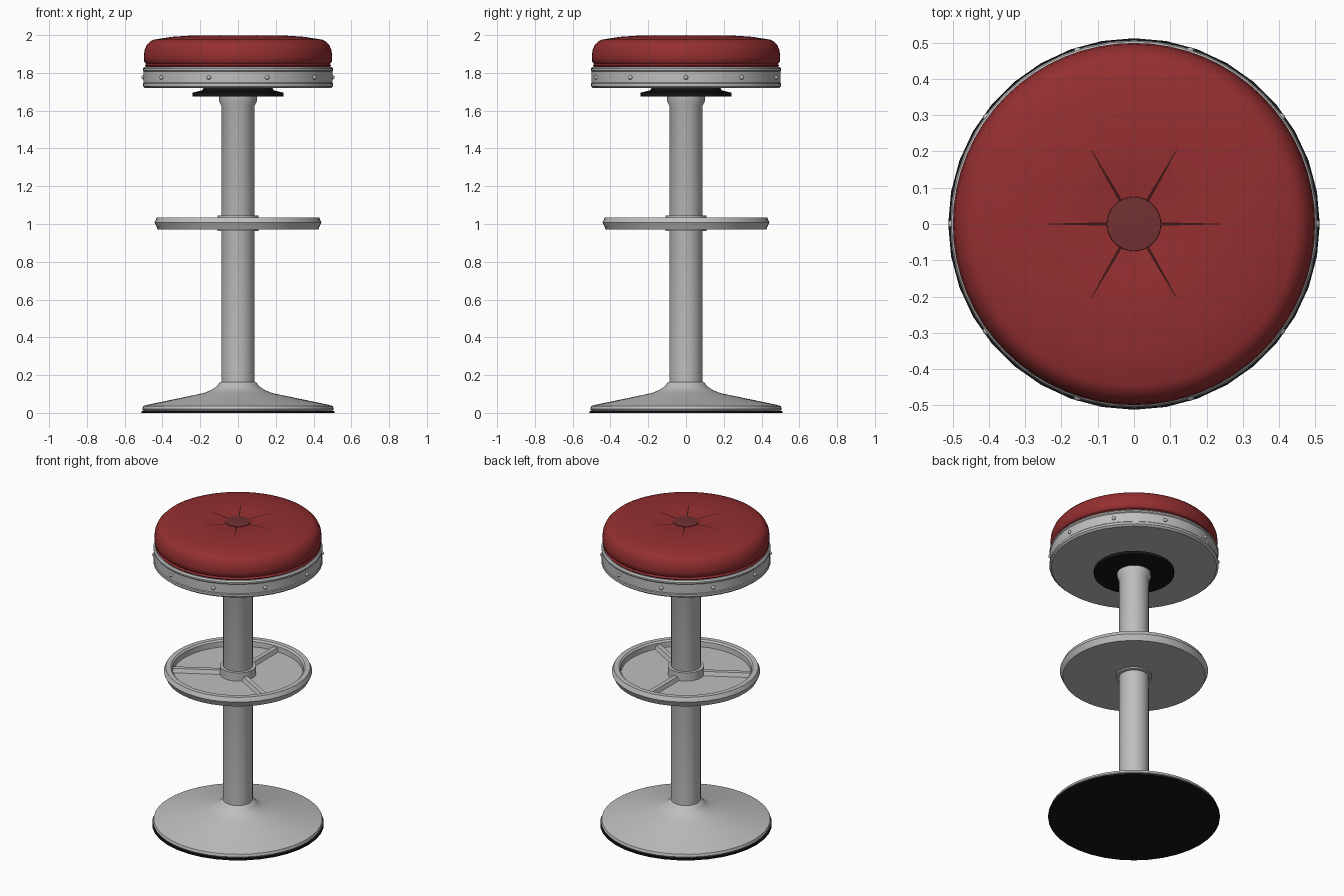
import bpy, bmesh, math
from mathutils import Matrix, Vector

if "Cube" in bpy.data.objects:
    bpy.data.objects.remove(bpy.data.objects["Cube"])


def material(name, rgb):
    m = bpy.data.materials.new(name)
    m.diffuse_color = (*rgb, 1)
    m.use_nodes = True
    m.node_tree.nodes["Principled BSDF"].inputs["Base Color"].default_value = m.diffuse_color
    return m


CHROME = material("chrome grey", (0.52, 0.52, 0.52))
BLACK = material("black rubber", (0.008, 0.008, 0.008))
RED = material("red vinyl", (0.30, 0.028, 0.03))
BUTTON = material("dull dark red", (0.17, 0.03, 0.032))
SEAM = material("seam shadow", (0.05, 0.008, 0.008))


def finish(name, bm, mat, smooth=35):
    bmesh.ops.remove_doubles(bm, verts=bm.verts, dist=1e-5)
    bmesh.ops.recalc_face_normals(bm, faces=bm.faces)
    me = bpy.data.meshes.new(name)
    bm.to_mesh(me)
    bm.free()
    ob = bpy.data.objects.new(name, me)
    bpy.context.collection.objects.link(ob)
    me.materials.append(mat)
    if smooth:
        bpy.ops.object.select_all(action='DESELECT')
        ob.select_set(True)
        bpy.context.view_layer.objects.active = ob
        bpy.ops.object.shade_smooth_by_angle(angle=math.radians(smooth))
    return ob


def lathe(name, profile, mat, steps=48, smooth=35):
    """Spin an (r, z) profile around the z axis."""
    bm = bmesh.new()
    vs = [bm.verts.new((r, 0, z)) for r, z in profile]
    es = [bm.edges.new(p) for p in zip(vs, vs[1:])]
    bmesh.ops.spin(bm, geom=vs + es, cent=(0, 0, 0), axis=(0, 0, 1),
                   angle=math.tau, steps=steps, use_duplicate=False)
    return finish(name, bm, mat, smooth)


# Base: rubber pad and flared chrome foot
lathe("floor_pad", [(0, 0), (0.512, 0), (0.512, 0.011), (0, 0.011)], BLACK, 36)
lathe("base_foot", [(0, 0.011), (0.5, 0.011), (0.507, 0.02), (0.502, 0.036), (0.48, 0.043),
                    (0.18, 0.105), (0.14, 0.122), (0.11, 0.142), (0.1, 0.158),
                    (0.09, 0.163), (0, 0.163)], CHROME)

# Column with a widened collar at the top
lathe("column", [(0, 0.15), (0.088, 0.15), (0.088, 1.625), (0.1, 1.65),
                 (0.1, 1.685), (0, 1.685)], CHROME)

# Footrest: dished disc with raised rim, hub and three spokes
lathe("footrest_dish", [(0, 0.972), (0.425, 0.972), (0.442, 1.008), (0.43, 1.034),
                        (0.4, 1.034), (0.39, 1.024), (0.388, 0.99), (0, 0.99)], CHROME)
lathe("footrest_hub", [(0, 0.963), (0.108, 0.963), (0.108, 1.044), (0, 1.044)], CHROME)
bm = bmesh.new()
for a in (90, 210, 330):
    cube = bmesh.ops.create_cube(bm, size=1)["verts"]
    for v in cube:
        half = 0.025 if v.co.z < 0 else 0.014
        v.co = Vector((0.24 + v.co.x * 0.31, v.co.y * 2 * half, 1.0 + v.co.z * 0.03))
    bmesh.ops.rotate(bm, verts=cube, cent=(0, 0, 0),
                     matrix=Matrix.Rotation(math.radians(a), 3, 'Z'))
finish("footrest_spokes", bm, CHROME, 0)

# Swivel plate under the seat
lathe("swivel_plate", [(0, 1.676), (0.24, 1.676), (0.24, 1.695), (0.19, 1.708),
                       (0.18, 1.722), (0, 1.722)], BLACK)

# Seat band with shallow ridges
lathe("seat_band", [(0, 1.719), (0.492, 1.719), (0.504, 1.729), (0.504, 1.743),
                    (0.5, 1.748), (0.5, 1.808), (0.504, 1.813), (0.504, 1.822),
                    (0.496, 1.831), (0, 1.831)], CHROME)

# Ten rivets around the band
bm = bmesh.new()
for i in range(10):
    a = math.tau * i / 10
    bmesh.ops.create_uvsphere(bm, u_segments=10, v_segments=6, radius=0.012,
                              matrix=Matrix.Translation((0.5 * math.cos(a), 0.5 * math.sin(a), 1.776)))
finish("band_rivets", bm, CHROME, 60)

# Cushion with piping lip and dimpled centre
lathe("cushion", [(0, 1.828), (0.485, 1.828), (0.493, 1.838), (0.486, 1.848), (0.496, 1.858),
                  (0.499, 1.885), (0.495, 1.92), (0.483, 1.948), (0.465, 1.967),
                  (0.445, 1.976), (0.35, 1.991), (0.23, 1.999), (0.15, 1.997),
                  (0.085, 1.988), (0, 1.986)], RED, 64, 40)
lathe("cushion_button", [(0, 1.984), (0.076, 1.984), (0.074, 1.991), (0.04, 1.994),
                         (0, 1.995)], BUTTON, 32)

# Six tapering seams, laid on the cushion surface
bm = bmesh.new()
for i in range(6):
    rot = Matrix.Rotation(math.tau * i / 6, 3, 'Z')
    rows = [[bm.verts.new(rot @ Vector((r, s * w, z))) for s in (-1, 1)]
            for r, w, z in ((0.074, 0.004, 1.9885), (0.15, 0.0032, 1.9985), (0.235, 0.0008, 2.0))]
    for a, b in zip(rows, rows[1:]):
        bm.faces.new((a[0], b[0], b[1], a[1]))
finish("cushion_seams", bm, SEAM, 0)
